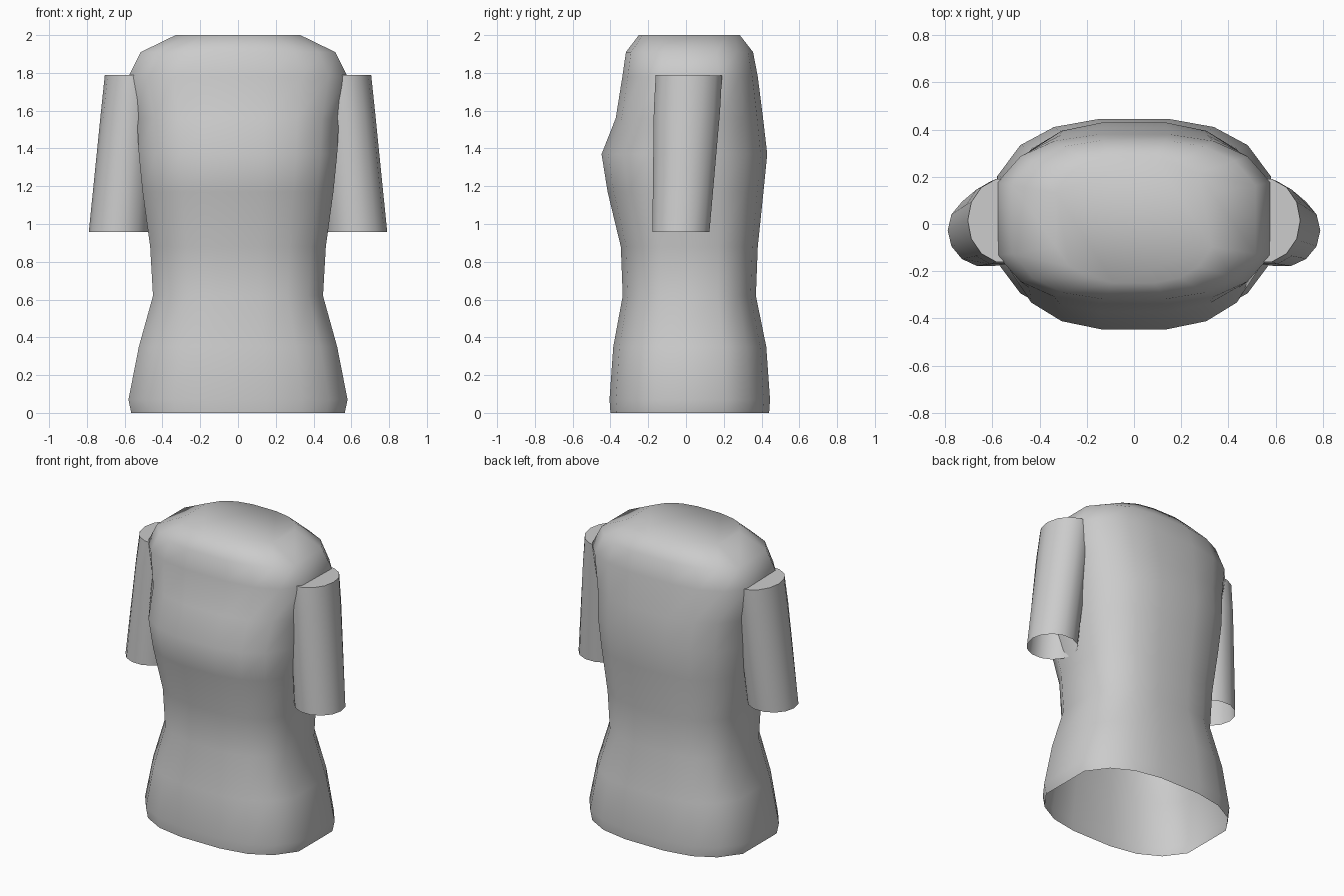
import bpy, bmesh, math

if "Cube" in bpy.data.objects:
    bpy.data.objects.remove(bpy.data.objects["Cube"])


def loft(name, rings):
    """Skin rings of points, close the top, leave the bottom open."""
    bm = bmesh.new()
    loops = [[bm.verts.new(p) for p in ring] for ring in rings]
    n = len(loops[0])
    for a, b in zip(loops, loops[1:]):
        for i in range(n):
            j = (i + 1) % n
            bm.faces.new((a[i], a[j], b[j], b[i]))
    bm.faces.new(loops[-1])
    mesh = bpy.data.meshes.new(name)
    bm.to_mesh(mesh)
    bm.free()
    obj = bpy.data.objects.new(name, mesh)
    bpy.context.collection.objects.link(obj)
    bpy.ops.object.select_all(action='DESELECT')
    obj.select_set(True)
    bpy.context.view_layer.objects.active = obj
    bpy.ops.object.shade_smooth_by_angle(angle=math.radians(60))
    return obj


# Rounded-box cross-section: one quarter, mirrored to 16 points
quarter = [(1, 0.43), (0.83, 0.74), (0.585, 0.92), (0.26, 1)]
half = quarter + [(-x, y) for x, y in reversed(quarter)]
section = half + [(-x, -y) for x, y in half]

# Shirt body: height, half width, front y, back y
profile = [
    (0.00, 0.565, -0.40, 0.44),
    (0.07, 0.58, -0.405, 0.445),
    (0.35, 0.525, -0.385, 0.425),
    (0.62, 0.45, -0.335, 0.37),
    (0.88, 0.465, -0.345, 0.38),
    (1.17, 0.505, -0.415, 0.41),
    (1.37, 0.525, -0.447, 0.43),
    (1.56, 0.535, -0.372, 0.408),
    (1.78, 0.58, -0.337, 0.38),
    (1.91, 0.515, -0.318, 0.355),
    (2.00, 0.33, -0.25, 0.285),
]
loft("shirt_body", [
    [(x * w, (f + b) / 2 + y * (b - f) / 2, z) for x, y in section]
    for z, w, f, b in profile])

# Sleeves: centre x, centre y, height, radius x, radius y
sleeve_profile = [
    (0.63, -0.027, 0.957, 0.16, 0.155),
    (0.575, 0.005, 1.60, 0.15, 0.18),
    (0.55, 0.015, 1.79, 0.155, 0.18),
]
for side, name in ((1, "sleeve_right"), (-1, "sleeve_left")):
    loft(name, [
        [(side * (cx + rx * math.cos(t)), cy + side * ry * math.sin(t),
          z - 0.04 * max(0, side * math.sin(t) * ry - 0.05) * (z > 1.7))
         for t in (math.tau * i / 14 for i in range(14))]
        for cx, cy, z, rx, ry in sleeve_profile])
